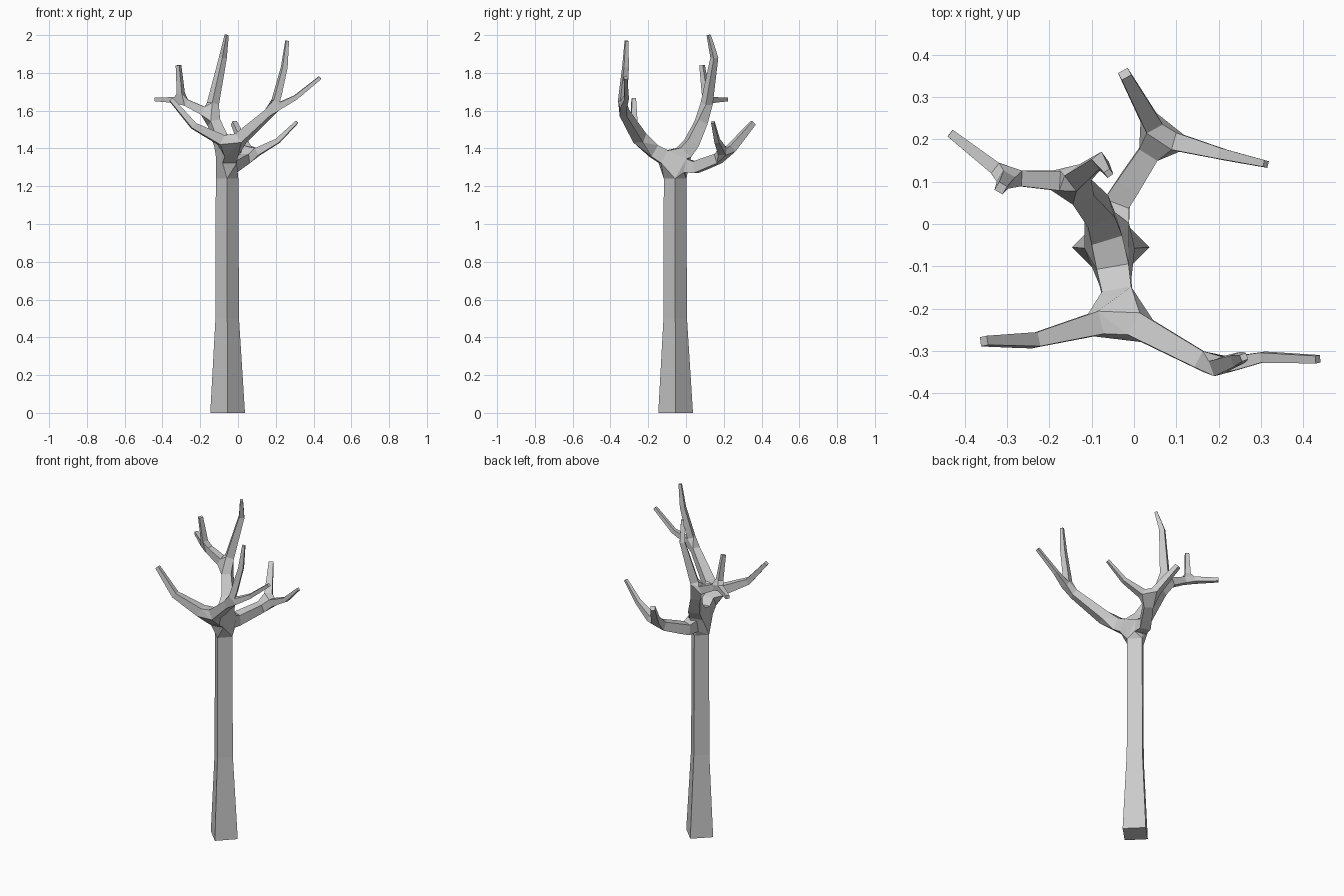
import bpy

if "Cube" in bpy.data.objects:
    bpy.data.objects.remove(bpy.data.objects["Cube"])

verts, edges, radii = [], [], []


def grow(parent, *points):
    """Extend a limb from a node through (x, y, z, half width) points."""
    for x, y, z, r in points:
        verts.append((x, y, z))
        radii.append(r)
        if parent is not None:
            edges.append((parent, len(verts) - 1))
        parent = len(verts) - 1
    return parent


# Trunk: flared foot, straight upper part
fork = grow(None, (-.055, -.055, 0, .065), (-.057, -.057, .5, .044), (-.058, -.058, 1.32, .042))

# Front limb with a left twig and a split right branch
front = grow(fork, (-.03, -.22, 1.415, .032))
grow(front, (-.235, -.275, 1.52, .017), (-.355, -.277, 1.66, .011))
split = grow(front, (.19, -.34, 1.61, .02))
grow(split, (.245, -.32, 1.83, .014), (.26, -.315, 1.97, .008))
grow(split, (.305, -.315, 1.67, .012), (.435, -.32, 1.775, .009))

# Low back limb with two twigs
back = grow(fork, (-.04, .05, 1.3, .031), (.06, .205, 1.36, .024))
grow(back, (.21, .165, 1.44, .013), (.312, .142, 1.54, .008))
grow(back, (-.022, .355, 1.535, .013))

# High left limb with the leader and a forked side branch
high = grow(fork, (-.085, .03, 1.43, .034), (-.145, .1, 1.58, .025))
grow(high, (-.08, .15, 1.88, .015), (-.06, .12, 2.0, .008))
side = grow(high, (-.30, .11, 1.655, .017))
grow(side, (-.435, .215, 1.66, .01))
grow(side, (-.315, .085, 1.84, .011))

mesh = bpy.data.meshes.new("tree")
mesh.from_pydata(verts, edges, [])
tree = bpy.data.objects.new("tree", mesh)
bpy.context.collection.objects.link(tree)

# Square-section skin along the limbs
skin = tree.modifiers.new("bark", 'SKIN')
skin.use_smooth_shade = False
if not mesh.skin_vertices:
    bpy.context.view_layer.objects.active = tree
    bpy.ops.mesh.customdata_skin_add()
for i, v in enumerate(mesh.skin_vertices[0].data):
    v.radius = (radii[i], radii[i])
    v.use_root = i == 0
